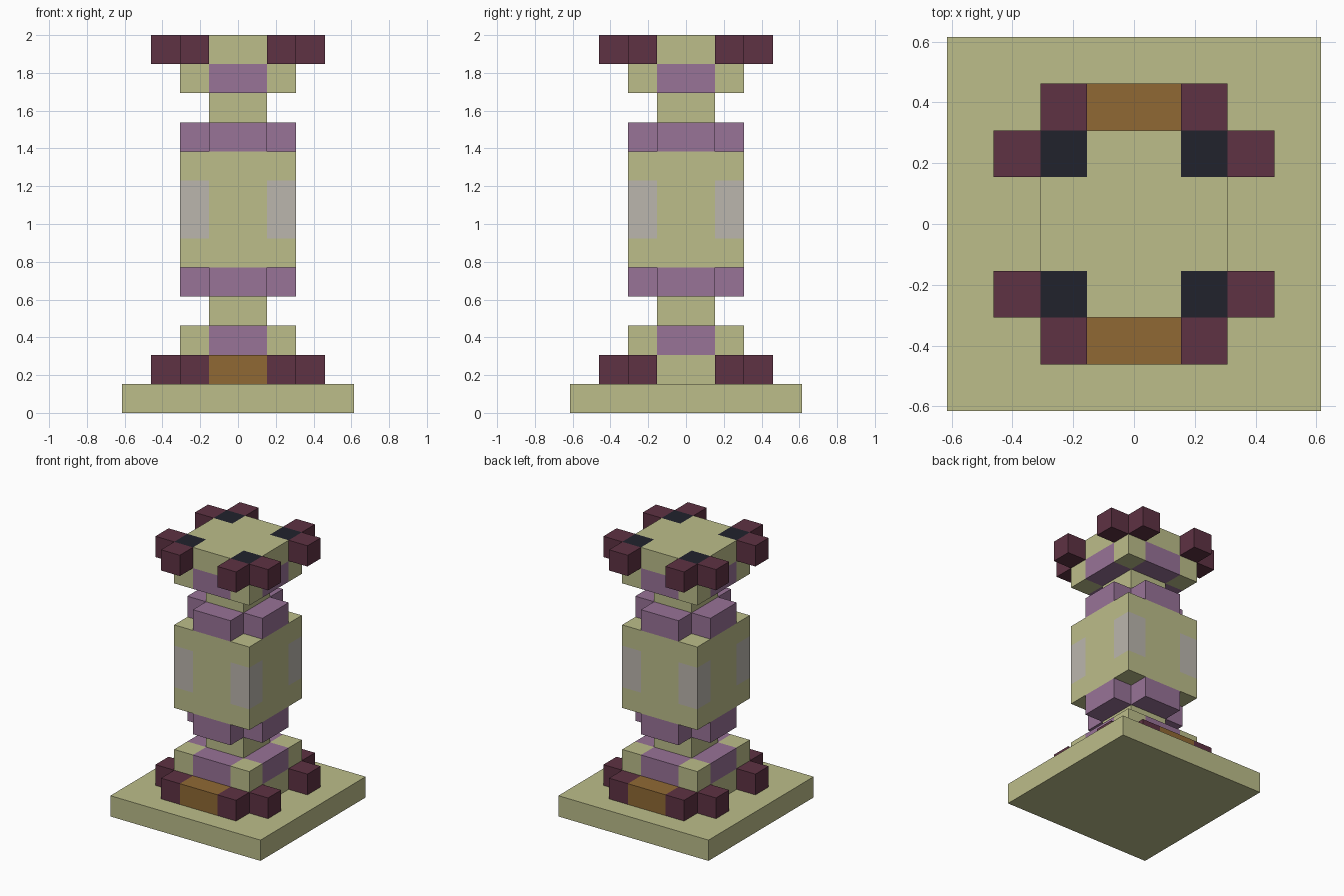
import bpy
import bmesh
from math import pi
from mathutils import Matrix, Vector

if "Cube" in bpy.data.objects:
    bpy.data.objects.remove(bpy.data.objects["Cube"], do_unlink=True)

U = 2 / 13  # one block; the column is thirteen blocks tall


def material(name, *rgb):
    linear = [((c / 255 + 0.055) / 1.055) ** 2.4 for c in rgb]
    mat = bpy.data.materials.new(name)
    mat.use_nodes = True
    mat.diffuse_color = (*linear, 1)
    mat.node_tree.nodes["Principled BSDF"].inputs["Base Color"].default_value = (*linear, 1)
    return mat


sand = material("sand stone", 188, 189, 138)
purple = material("purple", 152, 115, 151)
maroon = material("maroon", 94, 50, 67)
grey = material("warm grey", 187, 182, 174)
ochre = material("ochre", 144, 105, 52)
black = material("blue black", 33, 34, 44)


def blocks(name, mat, boxes, turns=4):
    """Boxes given as (x range, y range, z range), repeated around the z axis."""
    bm = bmesh.new()
    for box in boxes:
        low, high = (Vector(side) * U for side in zip(*box))
        for turn in range(turns):
            spin = Matrix.Rotation(turn * 2 * pi / turns, 4, "Z")
            place = Matrix.Translation((low + high) / 2)
            size = Matrix.Diagonal((*(high - low), 1))
            bmesh.ops.create_cube(bm, size=1, matrix=spin @ place @ size)
    mesh = bpy.data.meshes.new(name)
    bm.to_mesh(mesh)
    bm.free()
    mesh.materials.append(mat)
    obj = bpy.data.objects.new(name, mesh)
    bpy.context.collection.objects.link(obj)


# Footprints of the repeating pieces on each level
MID, INNER, OUTER = (-1, 1), (1, 2), (2, 3)


def sides(*z):
    return (MID, INNER, z)


def corners(*z):
    return (INNER, INNER, z)


# Plinth and central shaft
blocks("base_slab", sand, [((-4, 4), (-4, 4), (0, 1))], turns=1)
blocks("shaft", sand, [(MID, MID, (1, 13))], turns=1)

# Foot and capital
blocks("foot_and_capital_sides", sand, [sides(1, 2), sides(12, 13)])
blocks("foot_and_capital_corners", sand, [corners(1, 3), corners(11, 12)])
blocks("purple_side_panels", purple, [sides(2, 3), sides(11, 12)])
blocks("capital_dark_corners", black, [corners(12, 13)])

# Main body with purple collars below and above
blocks("body_sides", sand, [sides(5, 9)])
blocks("body_corners", sand, [corners(5, 6), corners(8, 9)])
blocks("body_corner_inlays", grey, [corners(6, 8)])
blocks("collars", purple, [sides(4, 5), sides(9, 10)])

# Projecting corner studs, top and bottom
studs = [foot for z in ((1, 2), (12, 13)) for foot in ((INNER, OUTER, z), (OUTER, INNER, z))]
blocks("corner_studs", maroon, studs)

# Ochre steps at the front and back of the foot
blocks("ochre_steps", ochre, [(MID, OUTER, (1, 2))], turns=2)
